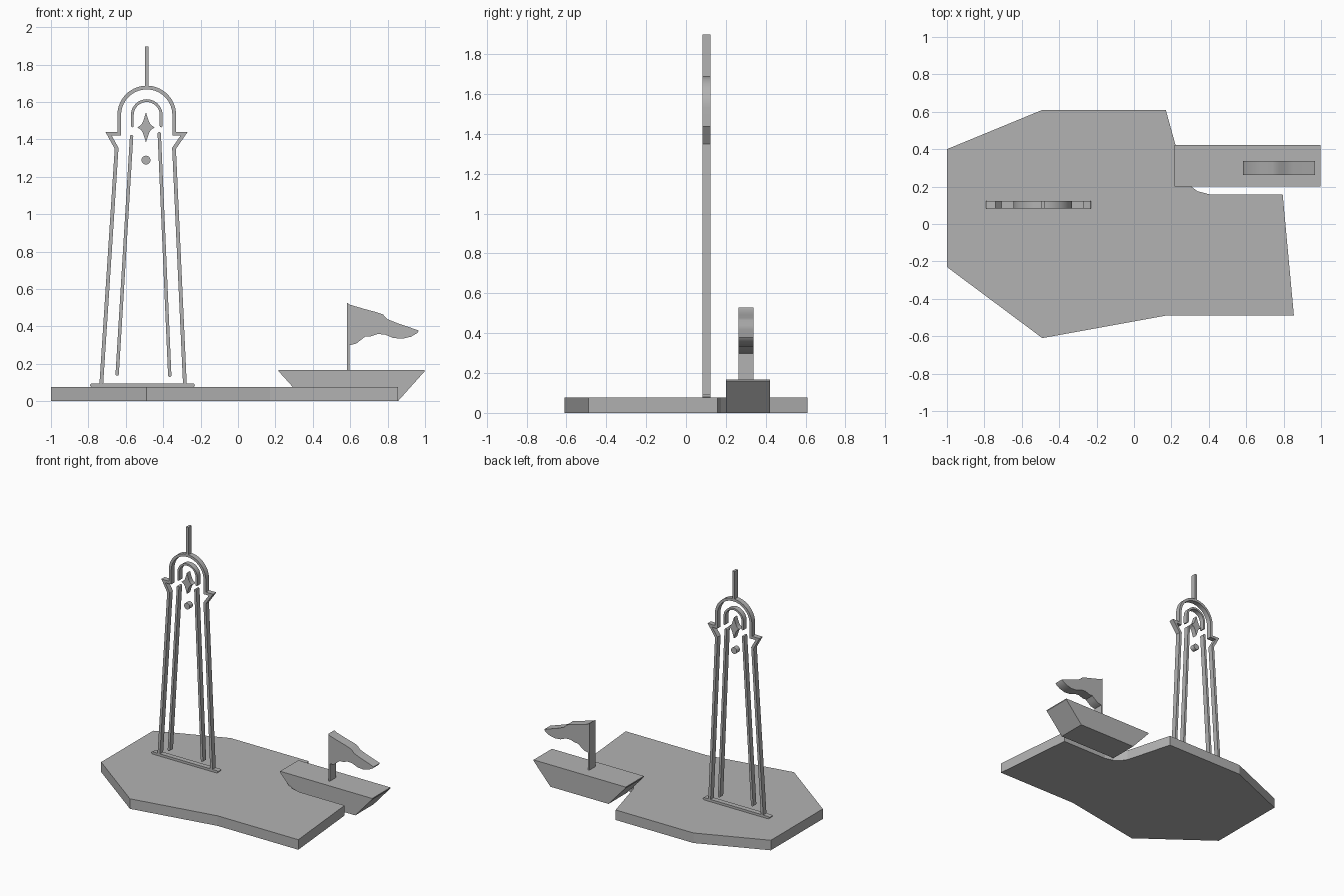
import bpy, bmesh
from math import cos, sin, pi, radians
from mathutils import Vector

cube = bpy.data.objects.get("Cube")
if cube:
    bpy.data.objects.remove(cube)

grey = bpy.data.materials.new("stone grey")
grey.use_nodes = True
colour = (0.45, 0.45, 0.45, 1)
grey.diffuse_color = colour
grey.node_tree.nodes["Principled BSDF"].inputs["Base Color"].default_value = colour


def prism(name, outline, lo, hi, upright=True, smooth=False):
    """Extrude an outline: front-view (x, z) along y, or plan (x, y) along z."""
    bm = bmesh.new()
    verts = [bm.verts.new((a, lo, b) if upright else (a, b, lo)) for a, b in outline]
    face = bm.faces.new(verts)
    ext = bmesh.ops.extrude_face_region(bm, geom=[face], use_keep_orig=True)
    moved = [v for v in ext["geom"] if isinstance(v, bmesh.types.BMVert)]
    bmesh.ops.translate(bm, verts=moved,
                        vec=(0, hi - lo, 0) if upright else (0, 0, hi - lo))
    bmesh.ops.recalc_face_normals(bm, faces=bm.faces)
    mesh = bpy.data.meshes.new(name)
    bm.to_mesh(mesh)
    bm.free()
    mesh.materials.append(grey)
    obj = bpy.data.objects.new(name, mesh)
    bpy.context.collection.objects.link(obj)
    if smooth:
        bpy.ops.object.select_all(action='DESELECT')
        obj.select_set(True)
        bpy.context.view_layer.objects.active = obj
        bpy.ops.object.shade_smooth_by_angle(angle=radians(30))
    return obj


def arc(cx, cz, r, start, end, n):
    return [(cx + r * cos(start + (end - start) * i / n),
             cz + r * sin(start + (end - start) * i / n)) for i in range(n + 1)]


def stroke(path, width, rounded=False):
    """Outline of a mitred band that follows a path."""
    p = [Vector(q) for q in path]
    dirs = [(b - a).normalized() for a, b in zip(p, p[1:])]
    left, right = [], []
    for i, q in enumerate(p):
        d0, d1 = dirs[max(i - 1, 0)], dirs[min(i, len(dirs) - 1)]
        n0, n1 = Vector((-d0.y, d0.x)), Vector((-d1.y, d1.x))
        m = (n0 + n1).normalized()
        m *= width / 2 / max(m.dot(n0), 0.3)
        left.append(q + m)
        right.append(q - m)

    def cap(q, d):
        n = Vector((-d.y, d.x))
        return [q + (n * cos(t) + d * sin(t)) * width / 2
                for t in (pi * k / 6 for k in range(1, 6))] if rounded else []

    pts = left + cap(p[-1], dirs[-1]) + right[::-1] + cap(p[0], -dirs[0])
    return [tuple(q) for q in pts]


# Island slab with a cove for the boat
prism("island", [(-1, 0.4), (-0.49, 0.61), (0.17, 0.61), (0.25, 0.32), (0.27, 0.25),
                 (0.30, 0.205), (0.34, 0.175), (0.41, 0.157), (0.795, 0.157),
                 (0.855, -0.49), (0.17, -0.49), (-0.49, -0.61), (-1, -0.23)],
      0, 0.077, upright=False)

# Tower: flat strokes standing on a foot bar
Y0, Y1 = 0.083, 0.122
CX = -0.488
prism("tower_foot", stroke([(-0.782, 0.086), (-0.24, 0.086)], 0.018, True), Y0, Y1, smooth=True)

frame = [(-0.731, 0.09), (-0.649, 1.352), (-0.692, 1.43), (-0.635, 1.43)]
frame += arc(CX, 1.53, 0.147, pi, 0, 28)
frame += [(-0.341, 1.43), (-0.288, 1.43), (-0.342, 1.352), (-0.284, 0.09)]
prism("tower_frame", stroke(frame, 0.02), Y0, Y1, smooth=True)
prism("spire", stroke([(CX, 1.68), (CX, 1.897)], 0.02), Y0, Y1)

inner = [(CX - 0.077, 1.472)] + arc(CX, 1.53, 0.077, pi, 0, 24) + [(CX + 0.077, 1.472)]
prism("inner_arch", stroke(inner, 0.015, True), Y0, Y1, smooth=True)
for side, foot, top in (("right", (-0.646, 0.145), (-0.569, 1.415)),
                        ("left", (-0.365, 0.138), (-0.421, 1.43))):
    prism(side + "_inner_leg", stroke([foot, top], 0.018, True), Y0, Y1, smooth=True)

# Four-pointed star with hollow sides, and a round stud below
star = []
for sx, sz in ((1, 1), (-1, 1), (-1, -1), (1, -1)):
    quarter = [(CX - 0.004 + sx * 0.046 * u, 1.464 + sz * 0.081 * v)
               for u, v in ((1, 0), (0.58, 0.16), (0.37, 0.35), (0.2, 0.63), (0, 1))]
    star += (quarter if sx * sz > 0 else quarter[::-1])[:-1]
prism("star", star, Y0, Y1)
prism("stud", arc(CX - 0.004, 1.289, 0.024, 0, 2 * pi, 20)[:-1], Y0, Y1, smooth=True)

# Boat hull with raked ends
prism("hull", [(0.217, 0.168), (0.217, 0.16), (0.362, 0), (0.855, 0),
               (0.998, 0.16), (0.998, 0.168)], 0.2, 0.422)

# Mast and waving pennant
prism("mast_and_pennant",
      [(0.582, 0.165), (0.582, 0.528), (0.595, 0.517), (0.68, 0.492), (0.74, 0.476),
       (0.775, 0.464), (0.80, 0.438), (0.85, 0.418), (0.967, 0.378), (0.958, 0.364),
       (0.925, 0.345), (0.88, 0.334), (0.83, 0.338), (0.785, 0.357), (0.745, 0.359),
       (0.71, 0.347), (0.68, 0.346), (0.655, 0.326), (0.632, 0.308), (0.595, 0.299),
       (0.595, 0.165)], 0.263, 0.338, smooth=True)
